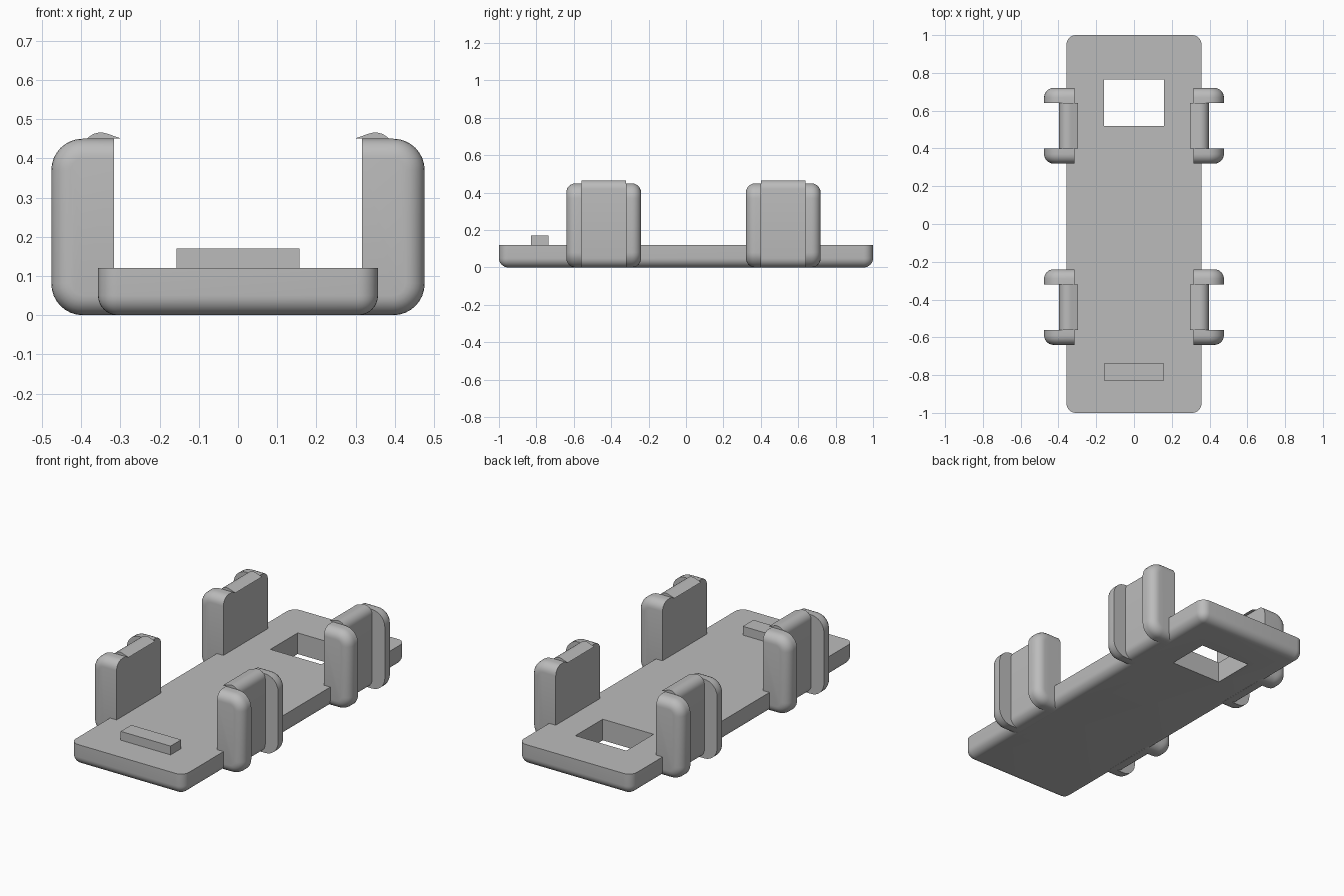
import bpy, bmesh
from math import cos, sin, pi, radians

if "Cube" in bpy.data.objects:
    bpy.data.objects.remove(bpy.data.objects["Cube"])

grey = bpy.data.materials.new("mid grey")
grey.use_nodes = True
colour = (0.5, 0.5, 0.5, 1)
grey.diffuse_color = colour
grey.node_tree.nodes["Principled BSDF"].inputs["Base Color"].default_value = colour


def finish(name, bm, smooth=True):
    bmesh.ops.recalc_face_normals(bm, faces=bm.faces)
    mesh = bpy.data.meshes.new(name)
    bm.to_mesh(mesh)
    bm.free()
    obj = bpy.data.objects.new(name, mesh)
    bpy.context.collection.objects.link(obj)
    mesh.materials.append(grey)
    if smooth:
        smooth_shade(obj)
    return obj


def smooth_shade(obj):
    bpy.ops.object.select_all(action='DESELECT')
    obj.select_set(True)
    bpy.context.view_layer.objects.active = obj
    bpy.ops.object.shade_smooth_by_angle(angle=radians(30))


def box(x0, x1, y0, y1, z0, z1):
    bm = bmesh.new()
    bmesh.ops.create_cube(bm, size=1)
    for v in bm.verts:
        v.co.x = x1 if v.co.x > 0 else x0
        v.co.y = y1 if v.co.y > 0 else y0
        v.co.z = z1 if v.co.z > 0 else z0
    return bm


def extrude_y(points, y0, y1):
    """Closed (x, z) profile extruded along y."""
    bm = bmesh.new()
    face = bm.faces.new([bm.verts.new((x, y0, z)) for x, z in points])
    out = bmesh.ops.extrude_face_region(bm, geom=[face])
    for v in out["geom"]:
        if isinstance(v, bmesh.types.BMVert):
            v.co.y = y1
    return bm


def arc(cx, cz, r, start, end, n=8):
    return [(cx + r * cos(radians(start + (end - start) * i / n)),
             cz + r * sin(radians(start + (end - start) * i / n))) for i in range(n + 1)]


def bevel(bm, edges, radius, segments=8):
    bmesh.ops.bevel(bm, geom=edges, offset=radius, segments=segments,
                    profile=0.5, affect='EDGES', clamp_overlap=True)


# Base tray: rounded corners and underside, crisp top rim, rectangular opening
bm = box(-0.357, 0.357, -1, 1, 0, 0.12)
bevel(bm, [e for e in bm.edges if sum(v.co.z for v in e.verts) < 0.2], 0.05)
base = finish("base_plate", bm, smooth=False)
cutter = finish("opening_cutter", box(-0.16, 0.16, 0.52, 0.765, -0.1, 0.3), smooth=False)
cutter.hide_render = True
mod = base.modifiers.new("opening", 'BOOLEAN')
mod.operation = 'DIFFERENCE'
mod.solver = 'EXACT'
mod.object = cutter
bpy.context.view_layer.objects.active = base
bpy.ops.object.modifier_apply(modifier=mod.name)
bpy.data.objects.remove(cutter)
smooth_shade(base)

# Raised stop bar
finish("stop_bar", box(-0.157, 0.157, -0.83, -0.735, 0.11, 0.17), smooth=False)

INNER, OUTER, TOP, R = 0.316, 0.476, 0.45, 0.08
rib_profile = ([(INNER, 0)] + arc(OUTER - R, R, R, -90, 0)
               + arc(OUTER - R, TOP - R, R, 0, 90) + [(INNER, TOP)])
# Web wall with a shallow snap hook along its top
web_profile = ([(INNER, 0)] + arc(0.346, 0.05, 0.05, -90, 0, 6)
               + arc(0.35, 0.42, 0.046, 0, 110) + [(0.297, TOP), (INNER, TOP)])

# Four clips, each a web between two rounded ribs
for side, s in (("left", 1), ("right", -1)):
    for end, yc in (("front", -0.44), ("back", 0.52)):
        name = f"{end}_{side}_clip"
        web = [(x * s, z) for x, z in web_profile]
        finish(name + "_web", extrude_y(web, yc - 0.12, yc + 0.12))
        for rib_name, d in (("front", -1), ("back", 1)):
            y_in, y_out = yc + d * 0.12, yc + d * 0.2
            bm = extrude_y([(x * s, z) for x, z in rib_profile], y_in, y_out)
            rim = [e for e in bm.edges
                   if all(abs(v.co.y - y_out) < 1e-4 for v in e.verts)
                   and not all(abs(abs(v.co.x) - INNER) < 1e-4 for v in e.verts)]
            bevel(bm, rim, 0.05, 6)
            finish(f"{name}_{rib_name}_rib", bm)
